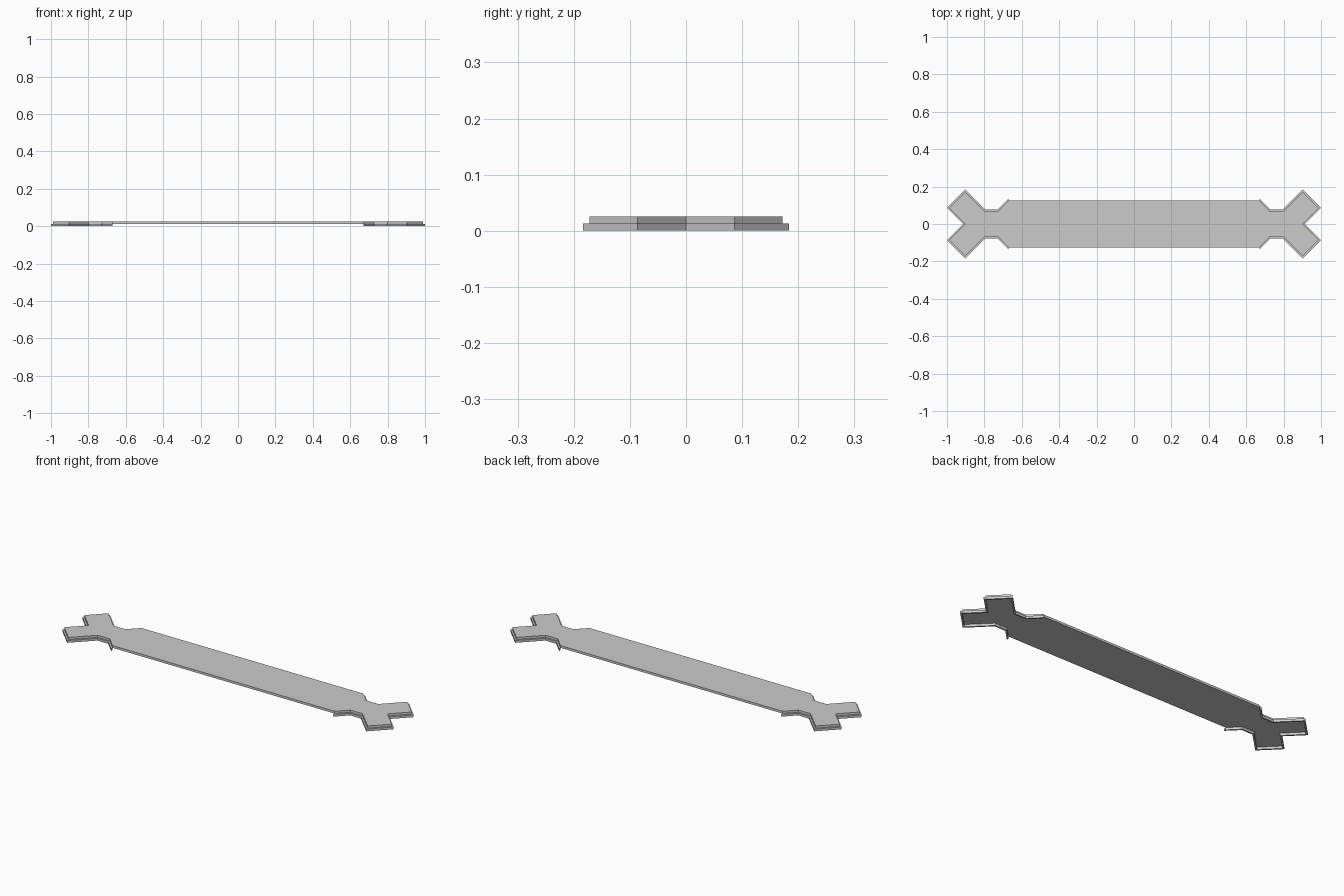
import bpy, bmesh

if "Cube" in bpy.data.objects:
    bpy.data.objects.remove(bpy.data.objects["Cube"])

MID, TOP = 0.0125, 0.025

# Half outlines of the +x end (y >= 0), from the collar to the centre notch
INNER = [(0.67, 0.125), (0.7265, 0.0685), (0.799, 0.0685),
         (0.9025, 0.172), (0.988, 0.0865), (0.9015, 0.0)]
OUTER = [(0.67, 0.137), (0.73, 0.077), (0.7955, 0.077),
         (0.9025, 0.184), (1.0, 0.0865), (0.9135, 0.0)]


def full_end(half):
    return half + [(x, -y) for x, y in reversed(half[:-1])]


def extrude_faces(name, polygons, z0, z1):
    bm = bmesh.new()
    cache = {}

    def vert(p):
        if p not in cache:
            cache[p] = bm.verts.new((p[0], p[1], z0))
        return cache[p]

    faces = [bm.faces.new([vert(p) for p in poly]) for poly in polygons]
    ext = bmesh.ops.extrude_face_region(bm, geom=faces, use_keep_orig=True)
    verts = [g for g in ext["geom"] if isinstance(g, bmesh.types.BMVert)]
    bmesh.ops.translate(bm, verts=verts, vec=(0, 0, z1 - z0))
    bmesh.ops.recalc_face_normals(bm, faces=bm.faces)
    mesh = bpy.data.meshes.new(name)
    bm.to_mesh(mesh)
    bm.free()
    obj = bpy.data.objects.new(name, mesh)
    bpy.context.collection.objects.link(obj)
    return obj


inner, outer = full_end(INNER), full_end(OUTER)

# Long top plate with a forked shape at both ends
plate = inner + [(-x, -y) for x, y in inner]
extrude_faces("top_plate", [plate], MID, TOP)

# Narrow stepped rim below each forked end, open towards the middle
for name, s in (("right_rim", 1), ("left_rim", -1)):
    strips = []
    for i in range(len(inner) - 1):
        quad = (outer[i], outer[i + 1], inner[i + 1], inner[i])
        strips.append([(s * x, s * y) for x, y in quad])
    extrude_faces(name, strips, 0.0, MID)
